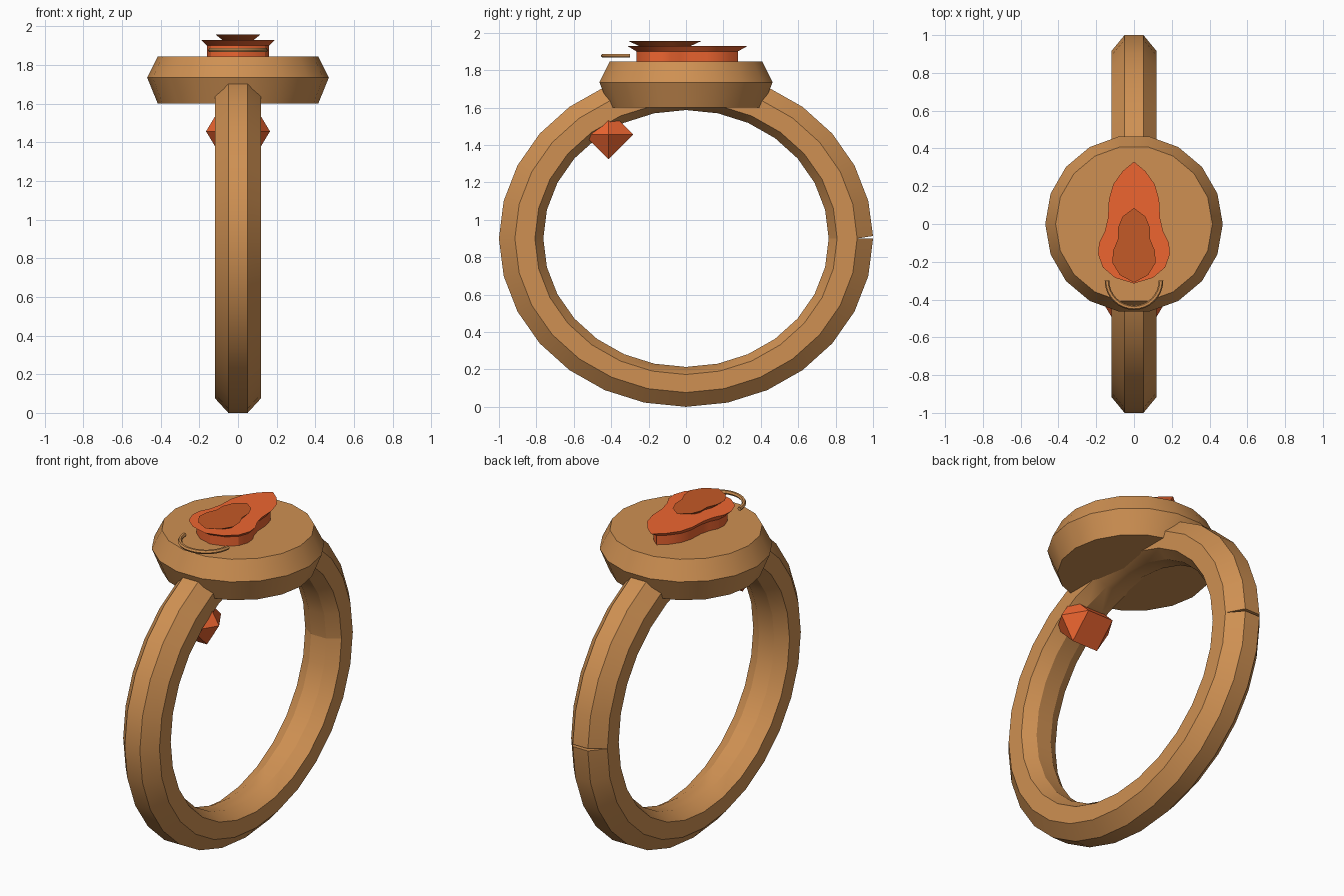
import bpy, bmesh
from math import sin, cos, pi, radians

if "Cube" in bpy.data.objects:
    bpy.data.objects.remove(bpy.data.objects["Cube"])


def material(name, rgb):
    m = bpy.data.materials.new(name)
    m.diffuse_color = (*rgb, 1)
    m.use_nodes = True
    m.node_tree.nodes["Principled BSDF"].inputs["Base Color"].default_value = m.diffuse_color
    return m


bronze = material("bronze", (0.62, 0.28, 0.085))
orange = material("orange", (0.85, 0.13, 0.03))
ember = material("ember", (0.55, 0.10, 0.02))


def loft(name, rings, mat, closed=True):
    """Skin a list of equally sized closed loops and cap both ends."""
    bm = bmesh.new()
    rows = [[bm.verts.new(p) for p in r] for r in rings]
    n = len(rows[0])
    for a, b in zip(rows, rows[1:]):
        for i in range(n):
            j = (i + 1) % n
            bm.faces.new((a[i], a[j], b[j], b[i]))
    bm.faces.new(rows[0])
    bm.faces.new(rows[-1])
    bmesh.ops.remove_doubles(bm, verts=bm.verts, dist=1e-5)
    bmesh.ops.recalc_face_normals(bm, faces=bm.faces)
    me = bpy.data.meshes.new(name)
    bm.to_mesh(me)
    bm.free()
    me.materials.append(mat)
    ob = bpy.data.objects.new(name, me)
    bpy.context.collection.objects.link(ob)
    bpy.ops.object.select_all(action='DESELECT')
    ob.select_set(True)
    bpy.context.view_layer.objects.active = ob
    bpy.ops.object.shade_smooth_by_angle(angle=radians(30))
    return ob


# Band: octagonal section swept round an ellipse, split by a small seam at the back
section = [(-.05, 1), (.05, 1), (.12, .915), (.12, .808),
           (.05, .763), (-.05, .763), (-.12, .808), (-.12, .915)]
SEG = 28
rings = []
for k in range(SEG + 1):
    ring = []
    for x, r in section:
        a = 2 * pi * k / SEG
        if k == 0 and r == 1:
            a += .015
        ring.append((x, r * cos(a), .9 + .9 * r * sin(a)))
    rings.append(ring)
loft("band", rings, bronze)


# Round signet plate
def circle(r, z, n=18):
    return [(r * cos(2 * pi * i / n), r * sin(2 * pi * i / n), z) for i in range(n)]


loft("plate", [circle(.415, 1.6), circle(.47, 1.735), circle(.415, 1.845)], bronze)


# Flame reliefs: half outlines mirrored, flaring outward at the top
def flame(name, half, levels, cy, mat):
    outline = half + [(-x, y) for x, y in reversed(half[1:-1])]
    loft(name, [[(x * s, cy + (y - cy) * s, z) for x, y in outline]
                for s, z in levels], mat)


flame("outer_flame",
      [(0, .33), (.06, .28), (.11, .21), (.133, .13), (.138, .03), (.155, -.04),
       (.185, -.10), (.19, -.16), (.165, -.23), (.10, -.285), (0, -.315)],
      [(.84, 1.84), (.84, 1.9), (1, 1.93)], 0, orange)
flame("inner_flame",
      [(0, .085), (.06, .04), (.085, -.02), (.085, -.08), (.11, -.14),
       (.115, -.205), (.075, -.27), (0, -.31)],
      [(.65, 1.925), (1, 1.957)], -.115, ember)

# Wire arc in front of the flame
arc = []
for k in range(17):
    a = pi + pi * k / 16
    arc.append([((.143 + .012 * cos(t)) * cos(a), -.3 + (.143 + .012 * cos(t)) * sin(a),
                 1.877 + .012 * sin(t)) for t in (2 * pi * i / 6 for i in range(6))])
loft("wire_arc", arc, bronze)

# Faceted gem set through the front of the band
loft("gem", [[(x, -.415 + r * cos(pi / 2 * i), 1.457 + r * sin(pi / 2 * i)) for i in range(4)]
             for x, r in ((-.165, .001), (-.085, .133), (.085, .133), (.165, .001))], orange)
